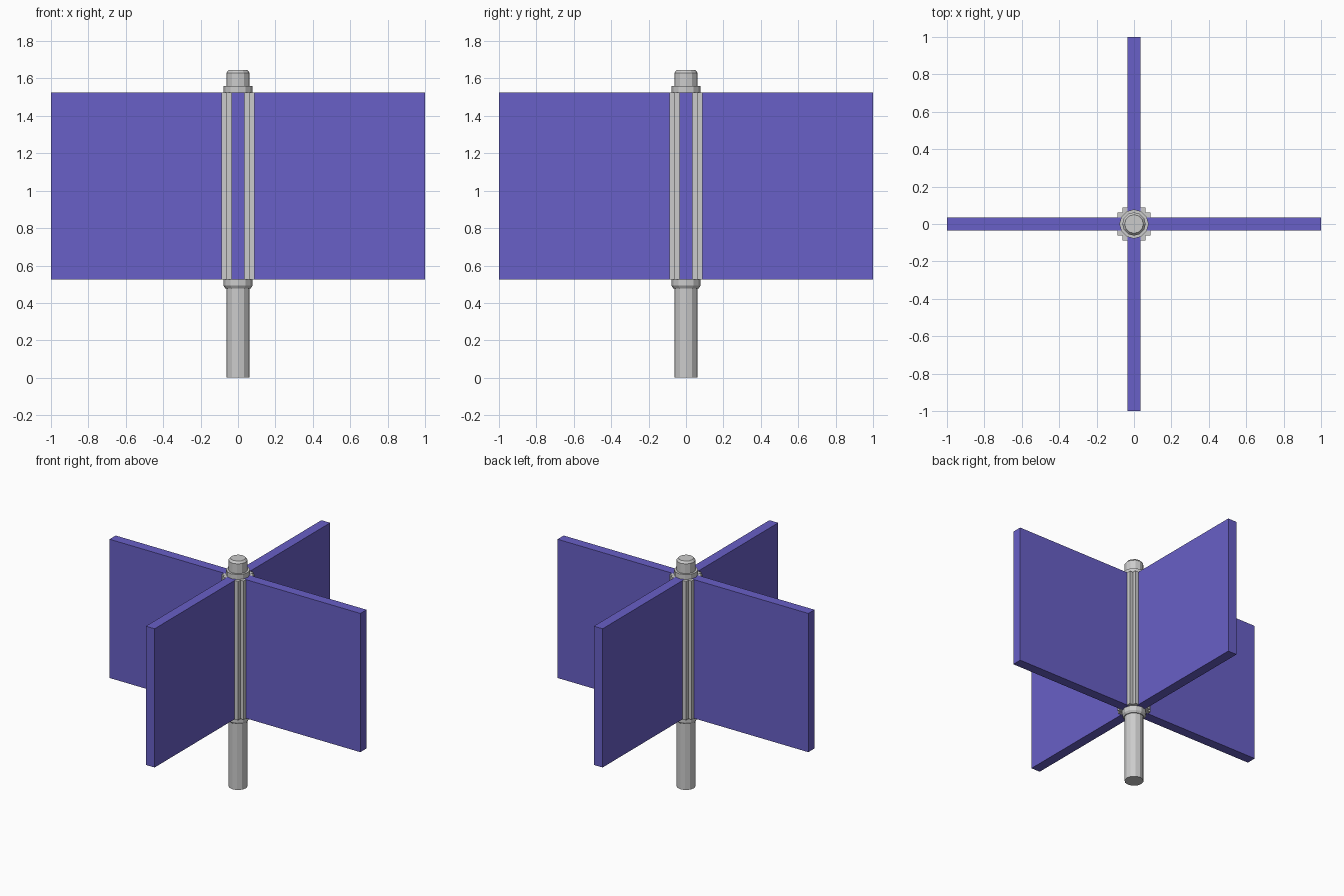
import bpy, bmesh, math

if "Cube" in bpy.data.objects:
    bpy.data.objects.remove(bpy.data.objects["Cube"])

SIDES = 12
Z0, Z1 = 0.525, 1.525

def finish(bm, name, mat=None):
    bmesh.ops.recalc_face_normals(bm, faces=bm.faces)
    me = bpy.data.meshes.new(name)
    bm.to_mesh(me)
    bm.free()
    ob = bpy.data.objects.new(name, me)
    bpy.context.collection.objects.link(ob)
    if mat:
        me.materials.append(mat)
    return ob

def lathe(name, profile):
    bm = bmesh.new()
    rings = [[bm.verts.new((r * math.cos(2 * math.pi * i / SIDES),
                            r * math.sin(2 * math.pi * i / SIDES), z))
              for i in range(SIDES)] for r, z in profile]
    for a, b in zip(rings, rings[1:]):
        for i in range(SIDES):
            j = (i + 1) % SIDES
            bm.faces.new((a[i], a[j], b[j], b[i]))
    bm.faces.new(rings[0])
    bm.faces.new(rings[-1])
    return finish(bm, name)

def prism(name, outline, z0, z1, mat=None):
    bm = bmesh.new()
    face = bm.faces.new([bm.verts.new((x, y, z0)) for x, y in outline])
    ext = bmesh.ops.extrude_face_region(bm, geom=[face])
    verts = [g for g in ext["geom"] if isinstance(g, bmesh.types.BMVert)]
    bmesh.ops.translate(bm, verts=verts, vec=(0, 0, z1 - z0))
    return finish(bm, name, mat)

purple = bpy.data.materials.new("panel_purple")
purple.diffuse_color = (0.14, 0.115, 0.57, 1)
purple.use_nodes = True
purple.node_tree.nodes["Principled BSDF"].inputs["Base Color"].default_value = purple.diffuse_color

# Lower post with chamfered collar
lathe("lower_post", [(0.0625, 0), (0.0625, 0.478), (0.068, 0.478),
                     (0.078, 0.492), (0.078, Z0)])

# Upper collar and chamfered cap
lathe("upper_cap", [(0.078, Z1), (0.078, 1.56), (0.0625, 1.56),
                    (0.0625, 1.63), (0.05, 1.645)])

# Plus-shaped core with a slot in each arm for the panels
a, b, t, s = 0.0625, 0.088, 0.035, 0.05
arm = [(a, -a), (b, -a), (b, -t), (s, -t), (s, t), (b, t), (b, a)]
core = []
for k in range(4):
    c, n = round(math.cos(k * math.pi / 2)), round(math.sin(k * math.pi / 2))
    core += [(c * x - n * y, n * x + c * y) for x, y in arm]
prism("slotted_core", core, Z0, Z1)

# Four radial panels
for k in range(4):
    panel = prism(f"panel_{k + 1}", [(s, -t), (1, -t), (1, t), (s, t)], Z0, Z1, purple)
    panel.rotation_euler.z = k * math.pi / 2
